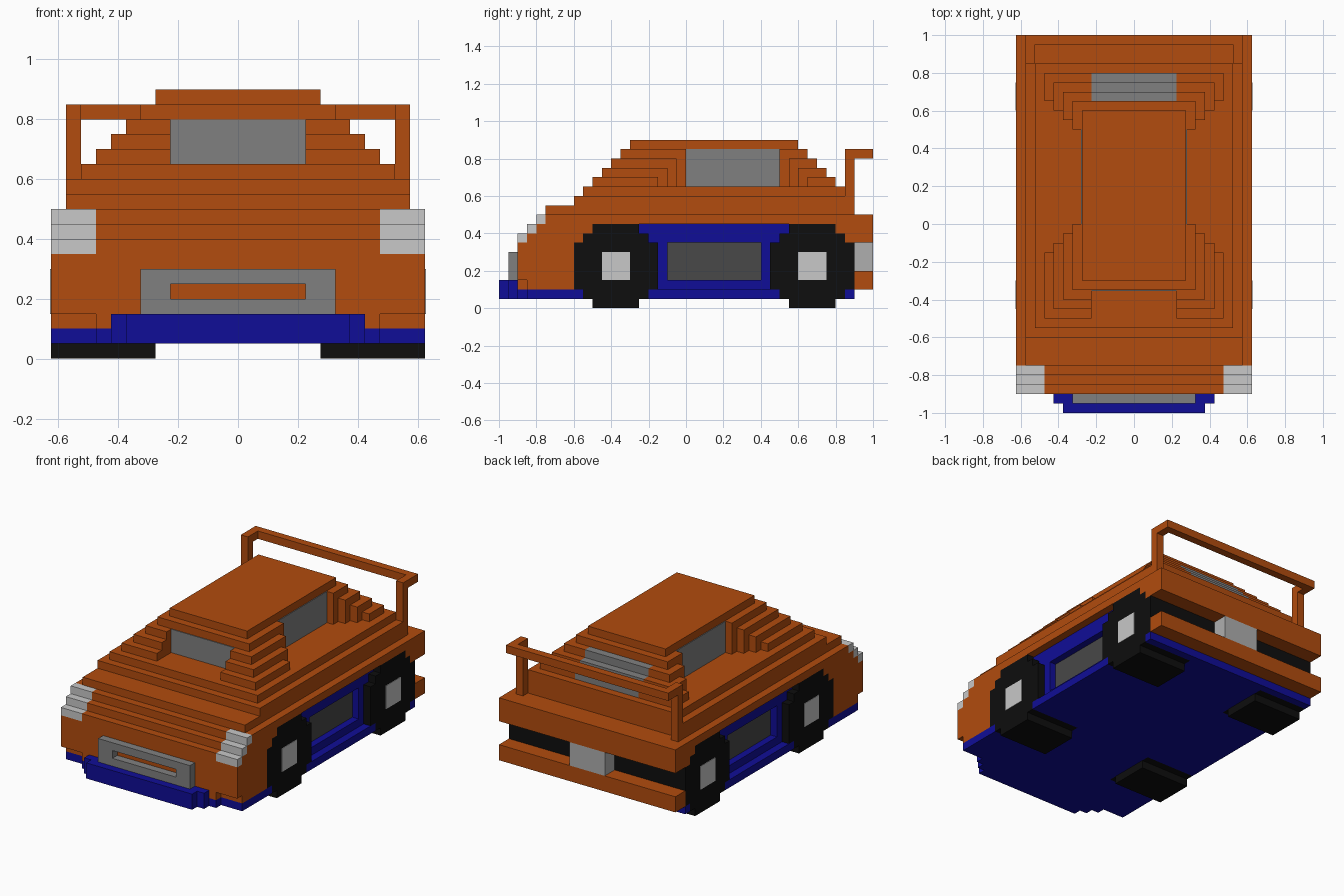
import bpy, bmesh
from mathutils import Matrix

if "Cube" in bpy.data.objects:
    bpy.data.objects.remove(bpy.data.objects["Cube"])


def material(name, rgb):
    m = bpy.data.materials.new(name)
    m.diffuse_color = (*rgb, 1)
    m.use_nodes = True
    m.node_tree.nodes["Principled BSDF"].inputs["Base Color"].default_value = m.diffuse_color
    return m


ORANGE = material("burnt orange", (0.445, 0.072, 0.0044))
BLUE = material("deep blue", (0.005, 0.004, 0.31))
BLACK = material("tyre black", (0.0044, 0.0044, 0.0044))
SILVER = material("lamp silver", (0.58, 0.58, 0.58))
PLATE = material("plate grey", (0.43, 0.43, 0.43))
GREY = material("glass grey", (0.216, 0.216, 0.216))
DARK = material("dark glass", (0.065, 0.065, 0.065))


def finish(name, bm, mat):
    bmesh.ops.recalc_face_normals(bm, faces=bm.faces)
    me = bpy.data.meshes.new(name)
    bm.to_mesh(me)
    bm.free()
    me.materials.append(mat)
    ob = bpy.data.objects.new(name, me)
    bpy.context.collection.objects.link(ob)
    return ob


def blocks(name, mat, boxes, mirror=False):
    """One object from boxes (x0, x1, y0, y1, z0, z1), optionally mirrored in x."""
    bm = bmesh.new()
    if mirror:
        boxes = boxes + [(-b[1], -b[0], *b[2:]) for b in boxes]
    for x0, x1, y0, y1, z0, z1 in boxes:
        mat4 = Matrix.Translation(((x0 + x1) / 2, (y0 + y1) / 2, (z0 + z1) / 2))
        mat4 = mat4 @ Matrix.Diagonal((x1 - x0, y1 - y0, z1 - z0, 1))
        bmesh.ops.create_cube(bm, size=1, matrix=mat4)
    return finish(name, bm, mat)


def mid(w, y0, y1, z0, z1):
    """Box centred on x = 0 with half width w."""
    return (-w, w, y0, y1, z0, z1)


# Front body: nose with cut corners, stepping back above
blocks("nose", ORANGE, [
    mid(.625, -.9, -.6, .15, .35),
    mid(.475, -.9, -.6, .1, .15), mid(.625, -.85, -.6, .1, .15),
    mid(.475, -.9, -.55, .35, .4), mid(.625, -.85, -.55, .35, .4),
    mid(.475, -.85, -.5, .4, .45), mid(.625, -.8, -.5, .4, .45)])

# Upper body layers
blocks("upper_body", ORANGE, [
    mid(.475, -.8, 1, .45, .5), mid(.625, -.75, 1, .45, .5),
    mid(.575, -.75, .85, .5, .55), mid(.575, -.6, .85, .55, .6),
    mid(.525, -.55, .85, .6, .65)])

# Tail, bumper, dark rear band and plate
blocks("tail", ORANGE, [mid(.625, .85, 1, .35, .4), mid(.625, .8, 1, .4, .45)])
blocks("rear_bumper", ORANGE, [mid(.625, .9, 1, .1, .2)])
blocks("rear_band", BLACK, [mid(.625, .86, .9, .2, .35)])
blocks("rear_plate", PLATE, [mid(.125, .9, 1, .2, .35)])

# Cabin core, roof and stepped corner pillars
blocks("cabin", ORANGE, [mid(.275, -.35, .65, .65, .85), mid(.275, -.3, .6, .85, .9)])
pillars, rear_glass = [], []
for j in range(4):
    s = .05 * j
    pillars.append((.225, .325 + s, -.35 - s, -s, .65, .85 - s))
    pillars.append((.225, .325 + s, .5 + s, .65 + s, .65, .85 - s))
    if j:
        rear_glass.append(mid(.225, .65, .65 + s, .65, .85 - s))
blocks("cabin_pillars", ORANGE, pillars, mirror=True)
blocks("rear_window", GREY, rear_glass)
blocks("windshield", GREY, [mid(.225, -.355, -.35, .65, .8)])
blocks("side_windows", GREY, [(.275, .28, 0, .5, .65, .85)], mirror=True)

# Spoiler: posts, arms and cross bar
blocks("spoiler_posts", ORANGE, [(.525, .575, .85, .9, .5, .85),
                                 (.525, .575, .9, .95, .8, .85)], mirror=True)
blocks("spoiler_bar", ORANGE, [mid(.575, .95, 1, .8, .85)])

# Stepped headlights
blocks("headlights", SILVER, [(.475, .625, -.8 - .05 * i, -.75 - .05 * i, .45 - .05 * i, .5 - .05 * i)
                              for i in range(3)], mirror=True)

# Grille frame around an open slot
blocks("grille", GREY, [mid(.325, -.95, -.9, .15, .2), mid(.325, -.95, -.9, .25, .3),
                        (.225, .325, -.95, -.9, .2, .25), (-.325, -.225, -.95, -.9, .2, .25)])

# Front splitter
blocks("splitter", BLUE, [mid(.375, -1, -.95, .05, .15), mid(.425, -.95, -.9, .05, .15)])

# Floor, narrow between the wheels
blocks("floor", BLUE, [
    mid(.475, -.9, -.85, .05, .1), mid(.625, -.85, -.55, .05, .1),
    mid(.275, -.55, -.2, .05, .1), mid(.625, -.2, .5, .05, .1),
    mid(.275, .5, .85, .05, .1), mid(.625, .85, .9, .05, .1)])

# Recessed lower sides with door frame and dark door glass
blocks("side_core", BLUE, [mid(.525, -.6, .87, .1, .45)])
blocks("door_frame", BLUE, [
    (.5, .575, -.3, .6, .35, .45), (.5, .575, -.2, .5, .1, .15),
    (.5, .575, -.2, -.1, .15, .35), (.5, .575, .4, .5, .15, .35)], mirror=True)
blocks("door_windows", DARK, [(.525, .53, -.1, .4, .15, .35)], mirror=True)


# Wheels: stepped outline extruded inwards, with a square hub plate
def wheel(name, y, side):
    quarter = [(.225, .125), (.175, .125), (.175, .175), (.125, .175), (.125, .225)]
    outline = quarter + [(-a, b) for a, b in reversed(quarter)]
    outline += [(-a, -b) for a, b in quarter] + [(a, -b) for a, b in reversed(quarter)]
    bm = bmesh.new()
    face = bm.faces.new([bm.verts.new((side * .275, y + a, .225 + b)) for a, b in outline])
    ext = bmesh.ops.extrude_face_region(bm, geom=[face])
    moved = [v for v in ext["geom"] if isinstance(v, bmesh.types.BMVert)]
    bmesh.ops.translate(bm, verts=moved, vec=(side * .35, 0, 0))
    if not any(f.is_valid and all(abs(abs(v.co.x) - .275) < 1e-4 for v in f.verts) for f in bm.faces):
        bmesh.ops.holes_fill(bm, edges=bm.edges)
    finish(name + "_tyre", bm, BLACK)
    x0, x1 = sorted((side * .62, side * .628))
    blocks(name + "_hub", SILVER, [(x0, x1, y - .075, y + .075, .15, .3)])


for label, y in (("front", -.375), ("rear", .675)):
    for hand, side in (("left", -1), ("right", 1)):
        wheel(f"{label}_{hand}_wheel", y, side)
